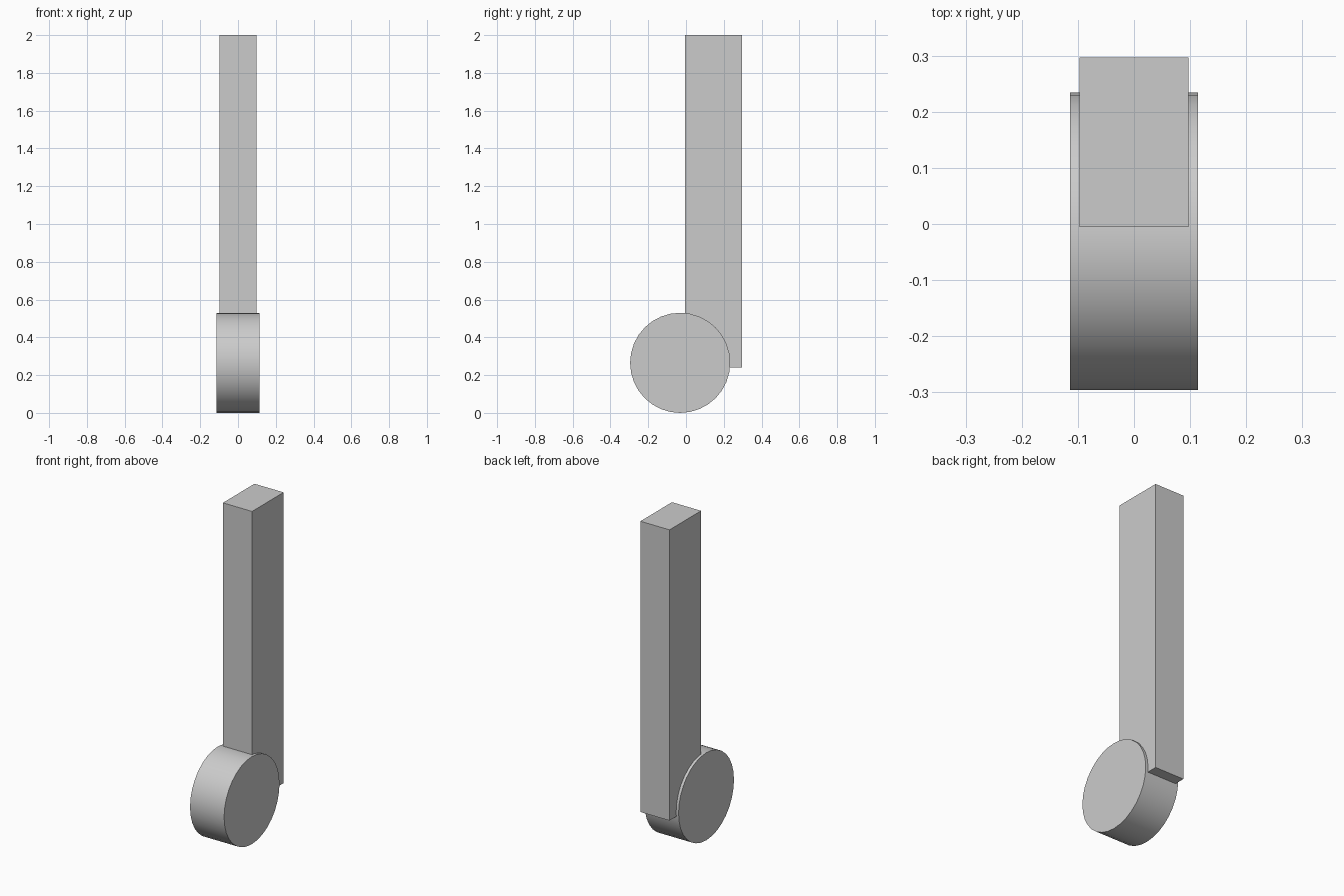
import bpy
from math import radians

cube = bpy.data.objects.get("Cube")
if cube:
    bpy.data.objects.remove(cube, do_unlink=True)

grey = bpy.data.materials.new("plain grey")
grey.use_nodes = True
colour = (0.6, 0.6, 0.6, 1)
grey.diffuse_color = colour
grey.node_tree.nodes["Principled BSDF"].inputs["Base Color"].default_value = colour


def finish(name):
    """Name the active part and give it the shared colour."""
    part = bpy.context.object
    part.name = name
    part.data.materials.append(grey)
    return part


# Upright rectangular post, overlapping the back of the wheel
bpy.ops.mesh.primitive_cube_add(size=1, location=(0, 0.146, 1.12))
post = finish("post")
post.scale = (0.195, 0.302, 1.76)
bpy.ops.object.transform_apply(location=False, rotation=False, scale=True)

# Solid wheel with its axle direction along x
bpy.ops.mesh.primitive_cylinder_add(
    vertices=32, radius=0.265, depth=0.228,
    location=(0, -0.031, 0.265), rotation=(0, radians(90), 0))
finish("wheel")
bpy.ops.object.shade_smooth_by_angle(angle=radians(30))
